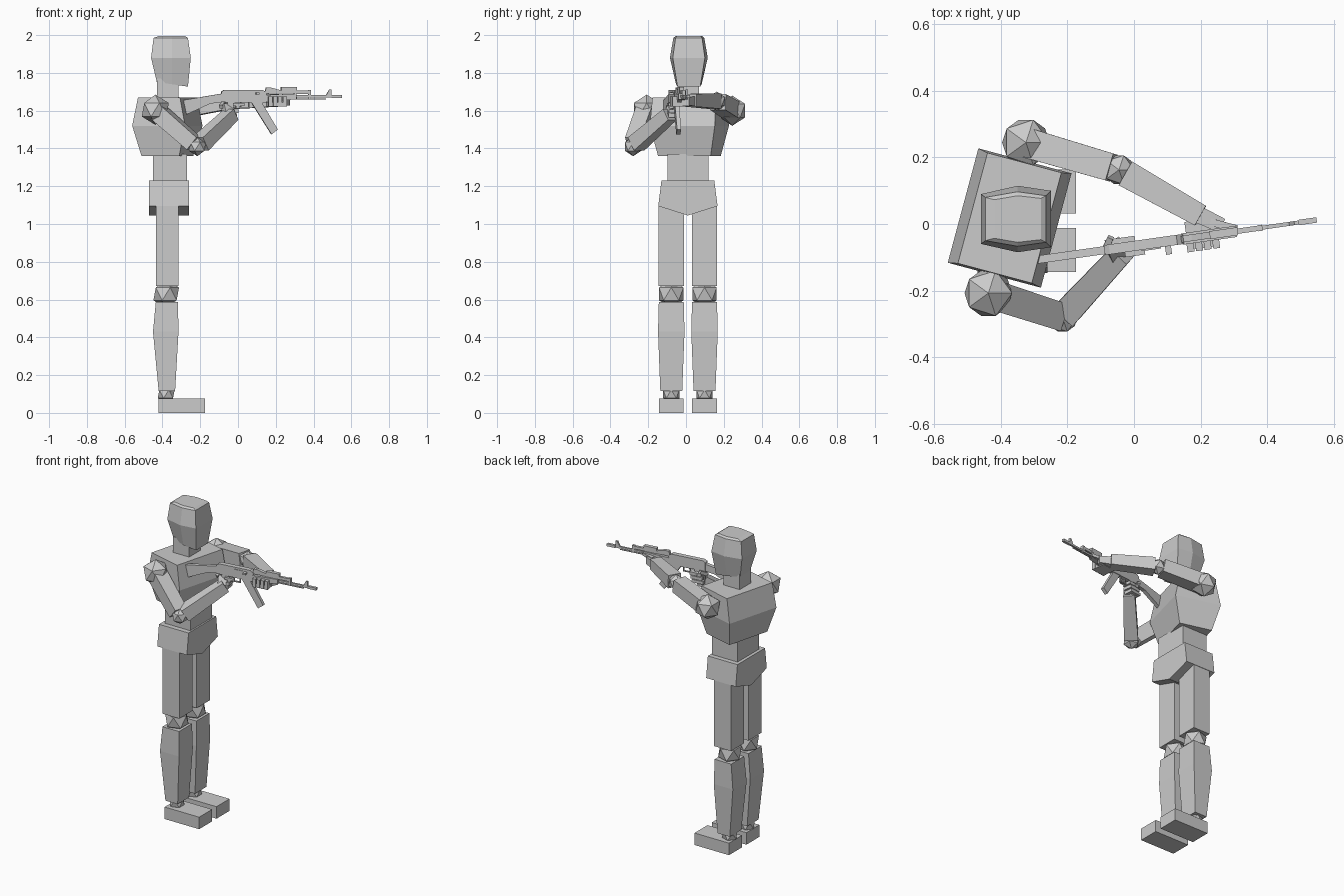
import bpy, bmesh
from math import radians
from mathutils import Matrix, Vector

default_cube = bpy.data.objects.get("Cube")
if default_cube:
    bpy.data.objects.remove(default_cube, do_unlink=True)

grey = bpy.data.materials.new("plain_grey")
grey.use_nodes = True
grey.diffuse_color = (0.6, 0.6, 0.6, 1)
grey.node_tree.nodes["Principled BSDF"].inputs["Base Color"].default_value = grey.diffuse_color


def finish(name, bm, matrix=None):
    """Turn a bmesh into a flat-shaded grey object."""
    if matrix is not None:
        bm.transform(matrix)
    bmesh.ops.recalc_face_normals(bm, faces=bm.faces)
    mesh = bpy.data.meshes.new(name)
    bm.to_mesh(mesh)
    bm.free()
    mesh.materials.append(grey)
    obj = bpy.data.objects.new(name, mesh)
    bpy.context.collection.objects.link(obj)
    return obj


def loft(name, rings, matrix=None):
    """Skin a stack of rings with equal point counts and cap both ends."""
    bm = bmesh.new()
    rows = [[bm.verts.new(point) for point in ring] for ring in rings]
    count = len(rows[0])
    for low, high in zip(rows, rows[1:]):
        for i in range(count):
            j = (i + 1) % count
            bm.faces.new((low[i], low[j], high[j], high[i]))
    bm.faces.new(rows[0])
    bm.faces.new(rows[-1])
    return finish(name, bm, matrix)


def rect(x0, x1, y0, y1, z):
    return [(x0, y0, z), (x1, y0, z), (x1, y1, z), (x0, y1, z)]


def box(name, x0, x1, y0, y1, z0, z1, matrix=None):
    return loft(name, [rect(x0, x1, y0, y1, z) for z in (z0, z1)], matrix)


def prism(name, profile, half, matrix=None):
    """Extrude an x-z profile along y."""
    return loft(name, [[(x, y, z) for x, z in profile] for y in (-half, half)], matrix)


def ball(name, center, radius):
    bm = bmesh.new()
    bmesh.ops.create_icosphere(bm, subdivisions=1, radius=radius)
    return finish(name, bm, Matrix.Translation(center))


def limb(name, start, end, w0, w1, flat=1.0):
    """Tapered square bar between two points."""
    start, end = Vector(start), Vector(end)
    axis = end - start
    matrix = Matrix.Translation(start) @ axis.to_track_quat('Z', 'Y').to_matrix().to_4x4()
    rings = [rect(-w, w, -w * flat, w * flat, z) for w, z in ((w0, 0), (w1, axis.length))]
    return loft(name, rings, matrix)


# Head: six-sided rings, with a ridge down each side
def head_ring(z, slope, back, front, wb, wm, wf):
    mid = -0.35
    outline = [(back, -wb), (mid, -wm), (front, -wf), (front, wf), (mid, wm), (back, wb)]
    return [(x, y + 0.015, z + slope * (x - mid)) for x, y in outline]


loft("head", [
    head_ring(1.74, -0.15, -0.43, -0.265, 0.05, 0.068, 0.06),
    head_ring(1.88, 0, -0.46, -0.25, 0.075, 0.1, 0.085),
    head_ring(1.985, 0, -0.447, -0.265, 0.065, 0.082, 0.07),
    head_ring(1.995, 0, -0.42, -0.28, 0.058, 0.07, 0.062),
])
box("neck", -0.43, -0.315, -0.045, 0.07, 1.64, 1.77)

# Torso, turned toward the aiming side
turn = Matrix.Translation((-0.374, 0.018, 0)) @ Matrix.Rotation(radians(-15), 4, 'Z')
loft("chest", [rect(-d, d, -w, w, z) for d, w, z in
               ((0.103, 0.144, 1.36), (0.145, 0.178, 1.52), (0.115, 0.172, 1.67))], turn)
box("waist", -0.45, -0.27, -0.098, 0.12, 1.22, 1.37)
across = Matrix.Translation((-0.365, 0.01, 0)) @ Matrix.Rotation(radians(90), 4, 'Z')
prism("pelvis", [(-0.14, 1.23), (0.14, 1.23), (0.157, 1.095), (0, 1.045), (-0.157, 1.095)],
      0.105, across)

# Legs
for side, sign in (("right", -1), ("left", 1)):
    hip = Matrix.Translation((0, 0.01 + sign * 0.088, 0))
    y = hip.translation.y
    loft(side + "_thigh", [rect(-0.435, -0.315, -0.067, 0.067, 0.672),
                           rect(-0.435, -0.315, -0.067, 0.067, 1.11)], hip)
    ball(side + "_knee", (-0.38, y, 0.63), 0.076)
    loft(side + "_shin", [rect(-0.42, -0.333, -0.058, 0.058, 0.115),
                          rect(-0.45, -0.315, -0.07, 0.07, 0.43),
                          rect(-0.435, -0.318, -0.066, 0.066, 0.588)], hip)
    ball(side + "_ankle", (-0.38, y, 0.1), 0.05)
    box(side + "_foot", -0.42, -0.175, -0.066, 0.066, 0, 0.077, hip)

# Arms: shoulder, elbow and wrist points
arms = {
    "right": ((-0.438, -0.208, 1.605), (-0.215, -0.28, 1.41), (-0.035, -0.085, 1.58)),
    "left": ((-0.325, 0.245, 1.6), (-0.045, 0.163, 1.65), (0.2, 0.025, 1.655)),
}
for side, (shoulder, elbow, wrist) in arms.items():
    ball(side + "_shoulder", shoulder, 0.08)
    ball(side + "_elbow", elbow, 0.051)
    limb(side + "_upper_arm", shoulder, Vector(elbow).lerp(Vector(shoulder), 0.08), 0.045, 0.042)
    limb(side + "_forearm", Vector(elbow).lerp(Vector(wrist), 0.08), wrist, 0.041, 0.034)

# Rifle frame: local x runs along the barrel
aim = Matrix.Translation((0, -0.066, 0)) @ Matrix.Rotation(radians(8.1), 4, 'Z')

# Hands
limb("left_palm", (0.19, 0.03, 1.65), (0.265, -0.005, 1.65), 0.026, 0.022)
limb("left_thumb", (0.23, 0.005, 1.665), (0.31, -0.012, 1.672), 0.012, 0.008)
box("left_palm_under", 0.16, 0.255, -0.035, 0.05, 1.622, 1.642, aim)
for i in range(4):
    x = 0.157 + 0.026 * i
    box("left_finger_%d" % (i + 1), x, x + 0.021, -0.042, -0.016, 1.622, 1.675, aim)
limb("right_palm", (-0.045, -0.09, 1.575), (-0.06, -0.065, 1.63), 0.03, 0.026, 0.7)
limb("right_thumb", (-0.09, -0.085, 1.62), (-0.07, -0.04, 1.645), 0.011, 0.009)
for i in range(3):
    z = 1.565 + 0.023 * i
    x = -0.085 + 0.008 * i
    box("right_finger_%d" % (i + 1), x, x + 0.075, 0.008, 0.03, z, z + 0.019, aim)
    box("right_knuckle_%d" % (i + 1), x + 0.055, x + 0.075, -0.025, 0.028, z, z + 0.019, aim)
box("right_trigger_finger", -0.03, 0.03, -0.03, -0.014, 1.625, 1.64, aim)

# Rifle body as side profiles
prism("stock", [(-0.298, 1.655), (-0.09, 1.69), (-0.09, 1.645), (-0.15, 1.637), (-0.298, 1.57)],
      0.012, aim)
prism("receiver", [(-0.09, 1.645), (-0.09, 1.7), (-0.075, 1.71), (0.13, 1.71),
                   (0.15, 1.695), (0.15, 1.64)], 0.015, aim)
prism("grip", [(-0.055, 1.65), (-0.015, 1.65), (-0.045, 1.55), (-0.08, 1.56)], 0.012, aim)
prism("magazine", [(0.07, 1.645), (0.125, 1.645), (0.212, 1.5), (0.178, 1.475)], 0.011, aim)
prism("handguard", [(0.145, 1.647), (0.145, 1.683), (0.31, 1.69), (0.31, 1.66)], 0.017, aim)
prism("rear_sight", [(0.14, 1.69), (0.15, 1.722), (0.175, 1.722), (0.24, 1.705), (0.24, 1.69)],
      0.01, aim)
prism("front_sight", [(0.465, 1.67), (0.487, 1.712), (0.5, 1.712), (0.5, 1.67)], 0.006, aim)
box("upper_handguard", 0.23, 0.315, -0.012, 0.012, 1.69, 1.724, aim)
box("gas_tube", 0.31, 0.39, -0.008, 0.008, 1.688, 1.706, aim)
box("gas_block", 0.375, 0.39, -0.009, 0.009, 1.665, 1.709, aim)
box("barrel", 0.3, 0.52, -0.006, 0.006, 1.67, 1.682, aim)
box("muzzle", 0.5, 0.555, -0.008, 0.008, 1.668, 1.684, aim)
box("cleaning_rod", 0.3, 0.47, -0.003, 0.003, 1.66, 1.665, aim)
box("charging_handle", 0.092, 0.11, -0.04, -0.012, 1.685, 1.696, aim)
box("ejection_port", 0.02, 0.08, -0.019, -0.013, 1.685, 1.698, aim)

# Trigger guard and trigger
box("guard_bottom", -0.015, 0.06, -0.005, 0.005, 1.61, 1.616, aim)
box("guard_front", 0.055, 0.061, -0.005, 0.005, 1.61, 1.645, aim)
box("trigger", 0.012, 0.018, -0.003, 0.003, 1.62, 1.645, aim)
